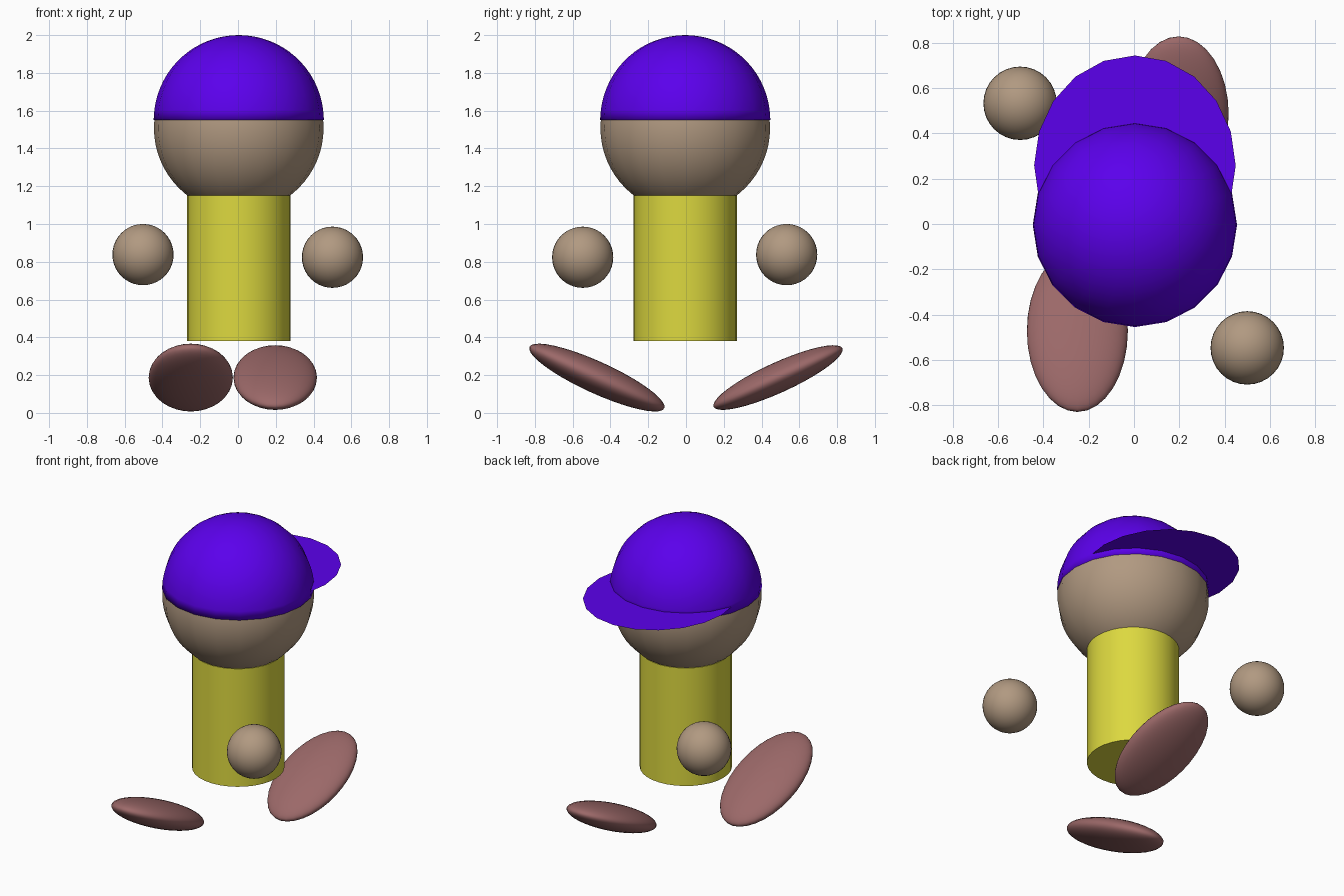
import bpy, bmesh
from math import sin, cos, pi, radians

if "Cube" in bpy.data.objects:
    bpy.data.objects.remove(bpy.data.objects["Cube"])


def material(name, rgb):
    m = bpy.data.materials.new(name)
    m.diffuse_color = (*rgb, 1)
    m.use_nodes = True
    m.node_tree.nodes["Principled BSDF"].inputs["Base Color"].default_value = m.diffuse_color
    return m


SKIN = material("tan", (0.44, 0.32, 0.22))
PURPLE = material("purple", (0.105, 0.0, 0.84))
YELLOW = material("yellow", (0.72, 0.69, 0.05))
ROSE = material("rose", (0.33, 0.14, 0.14))
N = 20              # sides of the head and cap
CX, CY = 0.004, -0.004   # axis of head and torso


def finish(obj, name, mat, angle=40):
    obj.name = name
    obj.data.materials.append(mat)
    if angle:
        bpy.ops.object.select_all(action='DESELECT')
        obj.select_set(True)
        bpy.context.view_layer.objects.active = obj
        bpy.ops.object.shade_smooth_by_angle(angle=radians(angle))
    return obj


def ball(name, loc, size, mat, tilt=0, seg=32, rings=20):
    bpy.ops.mesh.primitive_uv_sphere_add(segments=seg, ring_count=rings, radius=1,
                                         location=loc, rotation=(radians(tilt), 0, 0))
    obj = bpy.context.object
    obj.scale = size
    return finish(obj, name, mat)


# Head and torso
ball("head", (CX, CY, 1.508), (0.449,) * 3, SKIN, seg=N, rings=32)
bpy.ops.mesh.primitive_cylinder_add(vertices=32, radius=0.273, depth=0.77, location=(CX, CY, 0.765))
finish(bpy.context.object, "torso", YELLOW)

# Floating hands and tilted flat feet
ball("left_hand", (-0.503, 0.533, 0.838), (0.162,) * 3, SKIN)
ball("right_hand", (0.5, -0.547, 0.824), (0.162,) * 3, SKIN)
ball("front_foot", (-0.25, -0.472, 0.187), (0.223, 0.392, 0.084), ROSE, tilt=-24.5)
ball("back_foot", (0.197, 0.487, 0.187), (0.221, 0.374, 0.08), ROSE, tilt=24.5)

# Cap dome: 20-sided hemisphere with a closed flat base
profile = [(0.45 * cos(a), 1.55 + 0.45 * sin(a))
           for a in (radians(7 + 83 * i / 16) for i in range(16))]
profile = [(0.451, 1.55)] + profile
bm = bmesh.new()
rows = [[bm.verts.new((r * cos(2 * pi * k / N), r * sin(2 * pi * k / N), z))
         for k in range(N)] for r, z in profile]
top = bm.verts.new((0, 0, 2.0))
for lo, hi in zip(rows, rows[1:]):
    for k in range(N):
        j = (k + 1) % N
        bm.faces.new((lo[k], lo[j], hi[j], hi[k]))
for k in range(N):
    bm.faces.new((rows[-1][k], rows[-1][(k + 1) % N], top))
bm.faces.new(rows[0][::-1])
mesh = bpy.data.meshes.new("cap_dome")
bm.to_mesh(mesh)
bm.free()
dome = bpy.data.objects.new("cap_dome", mesh)
dome.location = (CX, CY, 0)
bpy.context.collection.objects.link(dome)
finish(dome, "cap_dome", PURPLE, angle=120)

# Cap brim: flat oval sheet pointing backwards
bpy.ops.mesh.primitive_circle_add(vertices=N, radius=1, fill_type='NGON',
                                  location=(CX, 0.259, 1.59))
brim = bpy.context.object
brim.scale = (0.445, 0.485, 1)
finish(brim, "cap_brim", PURPLE, angle=0)
